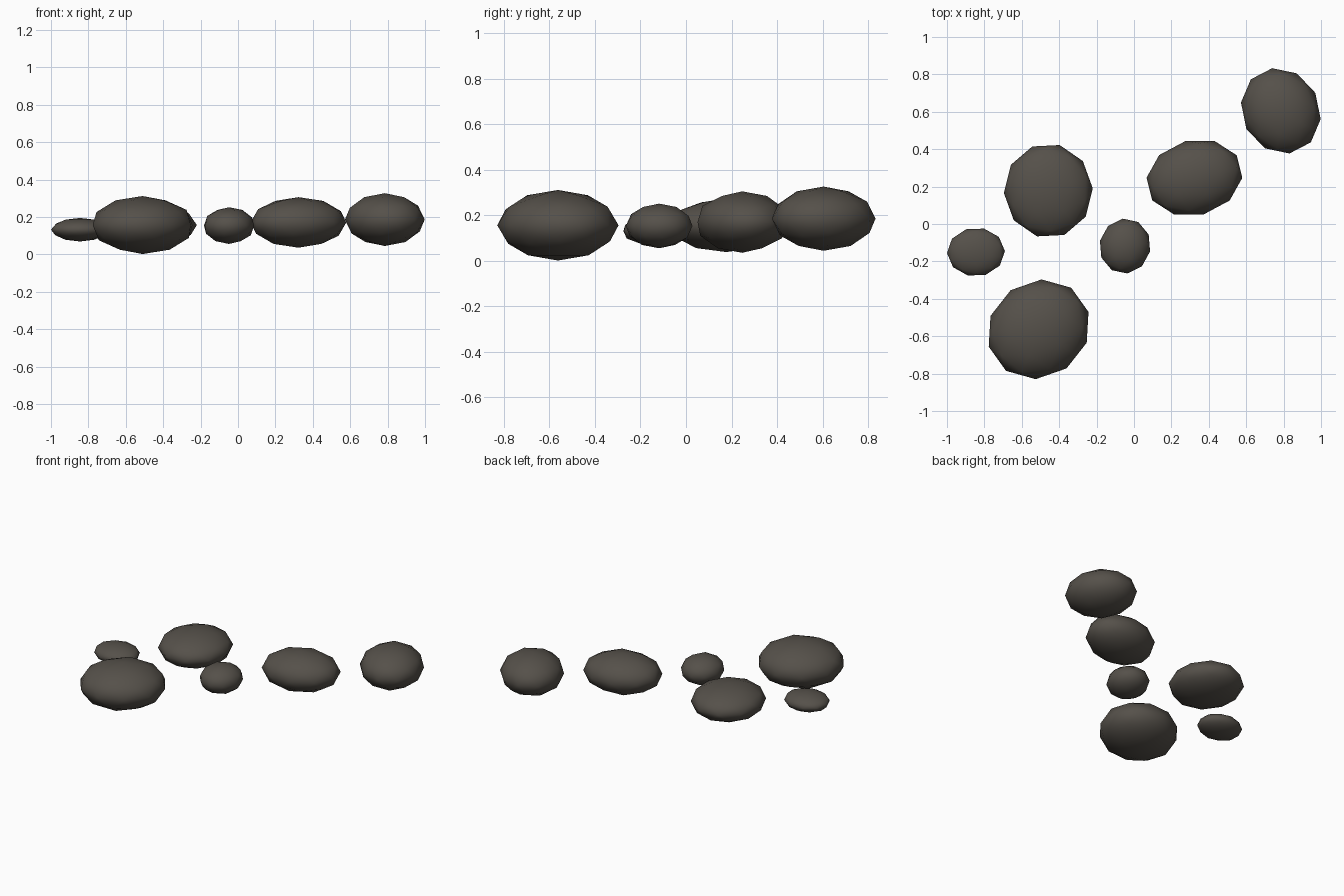
import bpy
from math import radians

# Remove the default object
cube = bpy.data.objects.get("Cube")
if cube:
    bpy.data.objects.remove(cube, do_unlink=True)

# Single dark stone colour
stone = bpy.data.materials.new("dark_stone")
stone.use_nodes = True
colour = (0.091, 0.081, 0.068, 1.0)
stone.diffuse_color = colour
bsdf = stone.node_tree.nodes["Principled BSDF"]
bsdf.inputs["Base Color"].default_value = colour
bsdf.inputs["Roughness"].default_value = 0.9


def pebble(name, centre, radii, turn):
    """Flattened low-poly stone, turned about the vertical axis."""
    bpy.ops.mesh.primitive_ico_sphere_add(
        subdivisions=2, radius=1, location=centre, rotation=(0, 0, radians(turn)))
    ob = bpy.context.object
    ob.name = name
    ob.scale = radii
    ob.data.materials.append(stone)
    bpy.ops.object.shade_smooth()


# Scattered stones: centre, radii, turn
pebble("front_large_stone", (-0.51, -0.563, 0.157), (0.285, 0.257, 0.155), 35.5)
pebble("middle_large_stone", (-0.458, 0.178, 0.157), (0.253, 0.238, 0.118), 93)
pebble("right_small_stone", (-0.845, -0.15, 0.132), (0.13, 0.155, 0.063), -88)
pebble("middle_small_stone", (-0.048, -0.118, 0.154), (0.148, 0.137, 0.098), 78)
pebble("left_oval_stone", (0.323, 0.247, 0.171), (0.261, 0.202, 0.135), 14)
pebble("back_left_stone", (0.785, 0.605, 0.186), (0.235, 0.208, 0.141), 117.5)
